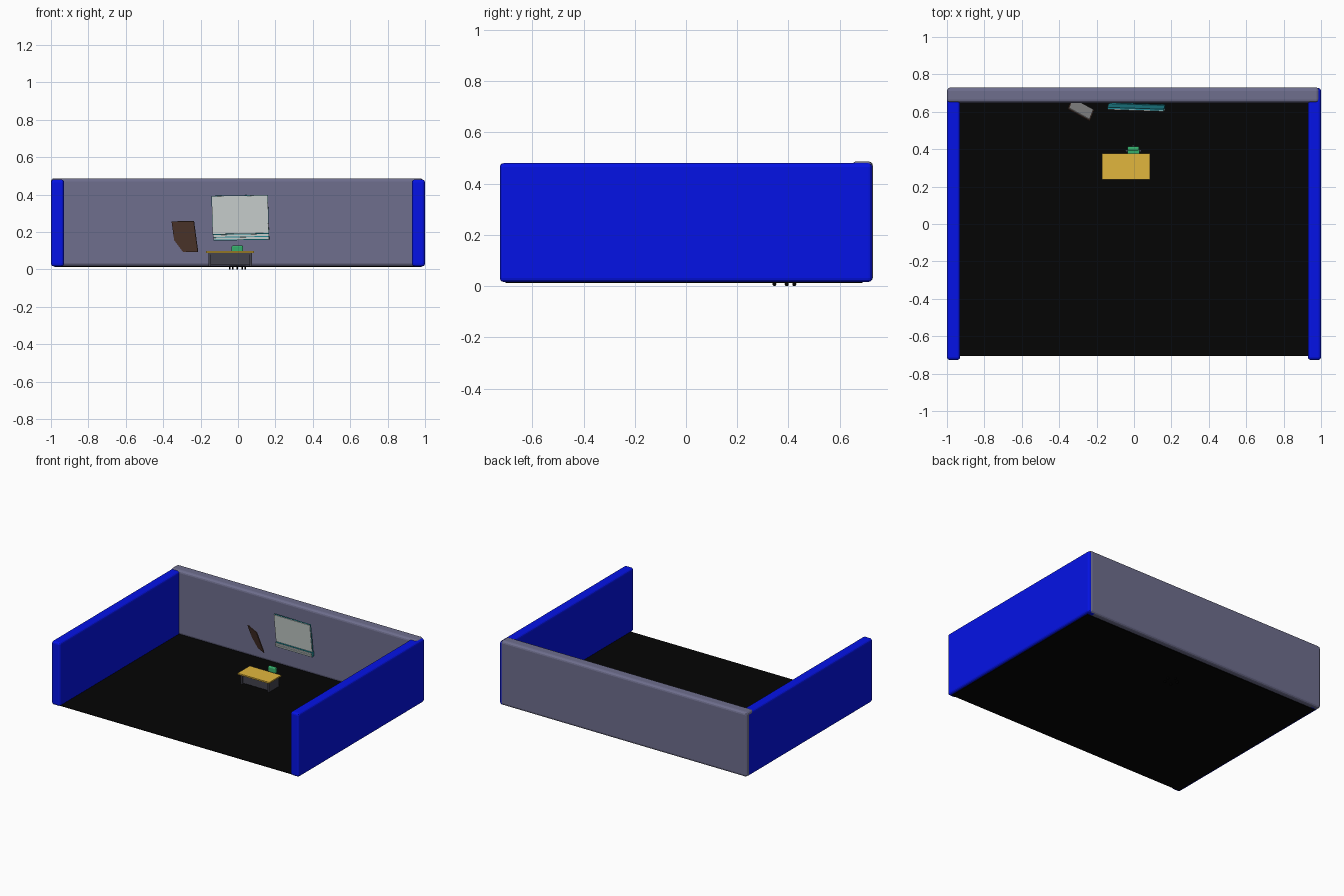
import bpy, bmesh, math
from mathutils import Vector

if "Cube" in bpy.data.objects:
    bpy.data.objects.remove(bpy.data.objects["Cube"])


def mat(name, r, g, b):
    # screen colour to linear
    m = bpy.data.materials.new(name)
    m.diffuse_color = [c ** 2.2 for c in (r, g, b)] + [1]
    m.use_nodes = True
    m.node_tree.nodes["Principled BSDF"].inputs["Base Color"].default_value = m.diffuse_color
    return m


BLUE = mat("blue", .05, .10, .90)
SLATE = mat("slate", .43, .43, .55)
BLACK = mat("black", .05, .05, .05)
GOLD = mat("gold", .88, .71, .25)
DARK = mat("dark", .27, .27, .31)
GREEN = mat("green", .22, .68, .42)
BROWN = mat("brown", .36, .26, .22)
GREY = mat("grey", .62, .62, .62)
WHITE = mat("white", .80, .83, .82)
TEAL = mat("teal", .15, .55, .60)


def finish(name, bm, m, bevel=0, seg=3):
    me = bpy.data.meshes.new(name)
    bmesh.ops.recalc_face_normals(bm, faces=bm.faces)
    bm.to_mesh(me)
    bm.free()
    o = bpy.data.objects.new(name, me)
    bpy.context.collection.objects.link(o)
    me.materials.append(m)
    if bevel:
        b = o.modifiers.new("bevel", 'BEVEL')
        b.width, b.segments = bevel, seg
    return o


def box(name, x, y, z, m, bevel=0, seg=3):
    bm = bmesh.new()
    bmesh.ops.create_cube(bm, size=1)
    for v in bm.verts:
        v.co = [lo + (c + .5) * (hi - lo) for c, (lo, hi) in zip(v.co, (x, y, z))]
    return finish(name, bm, m, bevel, seg)


def slab(name, tl, tr, br, u, v, d, m):
    # board on the plane of three corners; u, v are ranges across and down, d is depth
    tl, tr, br = Vector(tl), Vector(tr), Vector(br)
    n = (tr - tl).cross(br - tr).normalized()   # points to the back
    bm = bmesh.new()
    bmesh.ops.create_cube(bm, size=1)
    for p in bm.verts:
        a, b, c = [lo + (k + .5) * (hi - lo) for k, (lo, hi) in zip(p.co, (u, v, d))]
        p.co = tl + (tr - tl) * a + (br - tr) * b + n * c * (1 if n.y > 0 else -1)
    return finish(name, bm, m)


def cylinder(name, p, r, h, m, sides=12, along_x=False):
    bm = bmesh.new()
    bmesh.ops.create_cone(bm, cap_ends=True, segments=sides, radius1=r, radius2=r, depth=h)
    o = finish(name, bm, m)
    o.location = p
    if along_x:
        o.rotation_euler.y = math.pi / 2
    return o


# room shell
box("floor", (-.98, .98), (-.705, .69), (.012, .017), BLACK)
box("left_wall", (-1, -.93), (-.727, .715), (.016, .48), BLUE, .015)
box("right_wall", (.93, 1), (-.727, .727), (.016, .48), BLUE, .015)
box("back_wall", (-1, .99), (.648, .73), (.016, .487), SLATE, .018)

# desk
box("desk_top", (-.17, .085), (.238, .378), (.088, .098), GOLD)
for name, x in (("left", -.157), ("right", .062)):
    box("desk_side_" + name, (x, x + .012), (.252, .368), (.015, .088), DARK)
box("desk_front_panel", (-.147, .064), (.264, .274), (.022, .08), DARK)
box("desk_rail", (-.147, .064), (.258, .27), (.08, .088), DARK)

# chair
box("chair_seat", (-.035, .03), (.335, .405), (.058, .07), GREEN, .004, 2)
box("chair_back", (-.035, .028), (.392, .415), (.085, .127), GREEN, .008, 3)
box("chair_back_support", (-.01, .004), (.404, .42), (.055, .1), DARK, .002, 1)
cylinder("chair_post", (-.003, .38, .038), .006, .044, DARK)
for i in range(5):
    a = math.pi / 2 + i * math.tau / 5
    leg = box("chair_leg", (0, .043), (-.004, .004), (-.003, .003), DARK)
    leg.location, leg.rotation_euler.z = (-.003, .38, .018), a
    cylinder("chair_wheel", (-.003 + .043 * math.cos(a), .38 + .043 * math.sin(a), .008),
             .008, .008, BLACK, 12, True)

# tilted board whose lower left corner sinks into the wall
corners = (-.355, .615, .255), (-.237, .55, .257), (-.215, .605, .093)
slab("board_front", *corners, (0, 1), (0, 1), (0, .005), BROWN)
slab("board_back", *corners, (.04, .96), (.03, .97), (.005, .008), GREY)

# leaning panel with tray
corners = (-.14, .612, .39), (.158, .602, .395), (.163, .622, .19)
slab("panel", *corners, (0, 1), (0, 1), (0, .006), WHITE)
slab("panel_backing", *corners, (-.006, 1.006), (-.01, 1.01), (.004, .012), TEAL)
tray = (-.133, .617, .188), (.165, .607, .193), (.167, .61, .158)
slab("tray_base", *tray, (0, 1), (0, 1), (.006, .03), TEAL)
for i, v in enumerate((.12, .55)):
    slab("tray_rib_%d" % i, *tray, (0, 1), (v, v + .3), (0, .012), WHITE)
